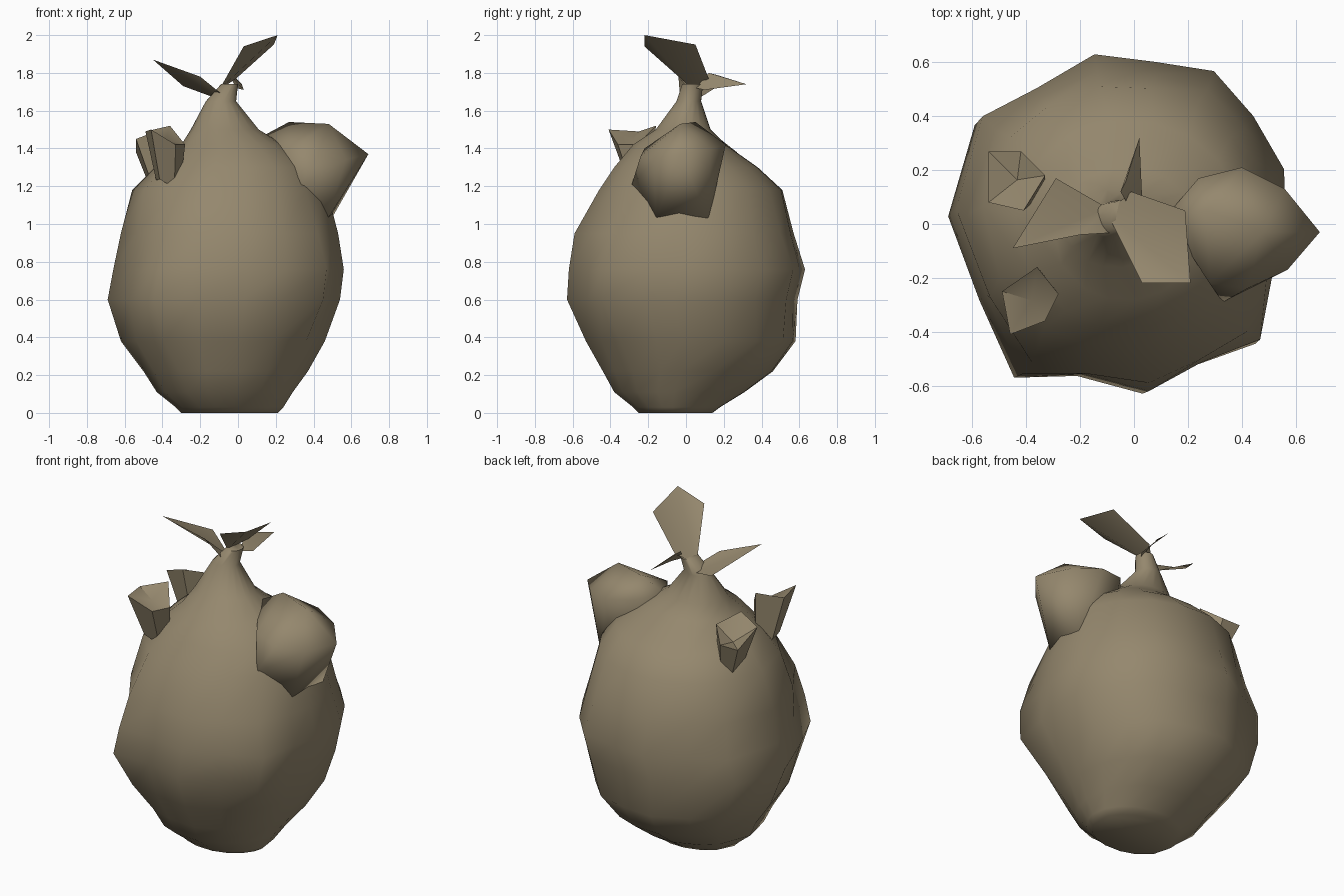
import bpy, bmesh, math
from mathutils import Vector

old = bpy.data.objects.get("Cube")
if old:
    bpy.data.objects.remove(old, do_unlink=True)

cloth = bpy.data.materials.new("khaki_cloth")
cloth.use_nodes = True
KHAKI = (0.30, 0.245, 0.155, 1)
cloth.diffuse_color = KHAKI
cloth.node_tree.nodes["Principled BSDF"].inputs["Base Color"].default_value = KHAKI


def finish(bm, name, angle, closed=True):
    """Turn a bmesh into a cloth object, smooth except at sharp folds."""
    if closed:
        bmesh.ops.recalc_face_normals(bm, faces=bm.faces)
    mesh = bpy.data.meshes.new(name)
    bm.to_mesh(mesh)
    bm.free()
    mesh.materials.append(cloth)
    ob = bpy.data.objects.new(name, mesh)
    bpy.context.collection.objects.link(ob)
    bpy.ops.object.select_all(action='DESELECT')
    ob.select_set(True)
    bpy.context.view_layer.objects.active = ob
    bpy.ops.object.shade_smooth_by_angle(angle=math.radians(angle))


def bridge(bm, a, b):
    n = len(a)
    for i in range(n):
        j = (i + 1) % n
        bm.faces.new((a[i], a[j], b[j], b[i]))


# Sack body: a lumpy plan outline lofted through rings (z, x min, x max, y min, y max)
outline = [(.57, -.05), (.57, .2), (.45, .4), (.3, .57), (.07, .6), (-.16, .63),
           (-.38, .5), (-.59, .4), (-.69, .05), (-.57, -.27), (-.44, -.57),
           (-.2, -.56), (.05, -.63), (.25, -.52), (.48, -.44), (.52, -.2)]
rings = [(0, -.30, .21, -.25, .14), (.03, -.33, .24, -.28, .18),
         (.11, -.43, .29, -.38, .31), (.22, -.50, .37, -.44, .46),
         (.38, -.62, .46, -.53, .58), (.60, -.69, .54, -.63, .59),
         (.76, -.66, .56, -.62, .63), (.95, -.62, .53, -.59, .57),
         (1.18, -.56, .47, -.46, .51), (1.3, -.44, .40, -.38, .38),
         (1.42, -.30, .24, -.28, .21), (1.5, -.25, .11, -.16, .13),
         (1.65, -.17, -.01, -.05, .08), (1.74, -.09, 0, -.02, .09)]


def fit(values, lo, hi):
    a, b = min(values), max(values)
    return [lo + (v - a) / (b - a) * (hi - lo) for v in values]


bm = bmesh.new()
loops = []
for z, x0, x1, y0, y1 in rings:
    # the outline is most irregular around the belly, rounder elsewhere
    t = math.exp(-((z - .66) / .33) ** 2)
    pts = []
    for x, y in outline:
        p = Vector((x + .06, y)) / .63
        pts.append(p.normalized().lerp(p, t))
    xs = fit([p.x for p in pts], x0, x1)
    ys = fit([p.y for p in pts], y0, y1)
    loops.append([bm.verts.new((x, y, z)) for x, y in zip(xs, ys)])
for a, b in zip(loops, loops[1:]):
    bridge(bm, a, b)
bm.faces.new(loops[0])
bm.faces.new(loops[-1])
finish(bm, "sack_body", 75)


# Big bulge on the left shoulder
bulge = [(.12, .03, 1.46), (.27, .05, 1.54), (.48, -.03, 1.53), (.40, .21, 1.42),
         (.24, .17, 1.44), (.56, .13, 1.40), (.69, -.03, 1.37), (.57, -.17, 1.34),
         (.42, -.24, 1.36), (.28, -.22, 1.40), (.60, 0, 1.22), (.49, .12, 1.02),
         (.47, -.16, 1.02), (.33, -.29, 1.2), (.2, 0, 1.1)]
bm = bmesh.new()
for p in bulge:
    bm.verts.new(p)
bmesh.ops.convex_hull(bm, input=bm.verts)
bmesh.ops.delete(bm, geom=[v for v in bm.verts if not v.link_faces], context='VERTS')
finish(bm, "shoulder_bulge", 85)


# Open cloth tufts: a flared rim over a narrow foot, with a sunken mouth
def tuft(name, rim, foot, depth):
    bm = bmesh.new()
    foot = Vector(foot)
    rim = [Vector(p) for p in rim]
    mid = sum(rim, Vector()) / len(rim)
    top = [bm.verts.new(p) for p in rim]
    base = [bm.verts.new(foot + (p - mid) * .6) for p in rim]
    bridge(bm, base, top)
    bm.faces.new(base)
    pit = bm.verts.new(mid.lerp(foot, depth))
    for i in range(len(top)):
        bm.faces.new((top[i], top[(i + 1) % len(top)], pit))
    finish(bm, name, 35)


tuft("rear_tuft", [(-.54, .08, 1.45), (-.41, .05, 1.5), (-.33, .18, 1.45),
                   (-.42, .27, 1.38), (-.54, .27, 1.38)], (-.40, .15, 1.2), .3)
tuft("front_tuft", [(-.49, -.25, 1.49), (-.46, -.41, 1.5), (-.33, -.36, 1.42),
                    (-.28, -.26, 1.42), (-.36, -.16, 1.52)], (-.37, -.24, 1.22), .1)


# Loose cloth ends above the tied neck
def flap(name, pts):
    bm = bmesh.new()
    vs = [bm.verts.new(p) for p in pts]
    for i in range(1, len(vs) - 1):
        bm.faces.new((vs[0], vs[i], vs[i + 1]))
    finish(bm, name, 60, False)


flap("tall_flap", [(-.1, .04, 1.71), (.03, -.22, 1.94), (.21, -.22, 2.0),
                   (.19, .05, 1.95), (-.01, .12, 1.77)])
flap("side_flap", [(-.1, .06, 1.66), (-.29, .17, 1.73), (-.45, -.09, 1.87),
                   (-.2, -.04, 1.78), (-.04, -.03, 1.65)])
flap("back_flap", [(-.05, .12, 1.8), (-.01, .05, 1.72), (.03, .1, 1.71),
                   (.02, .32, 1.74), (-.03, .16, 1.79)])
